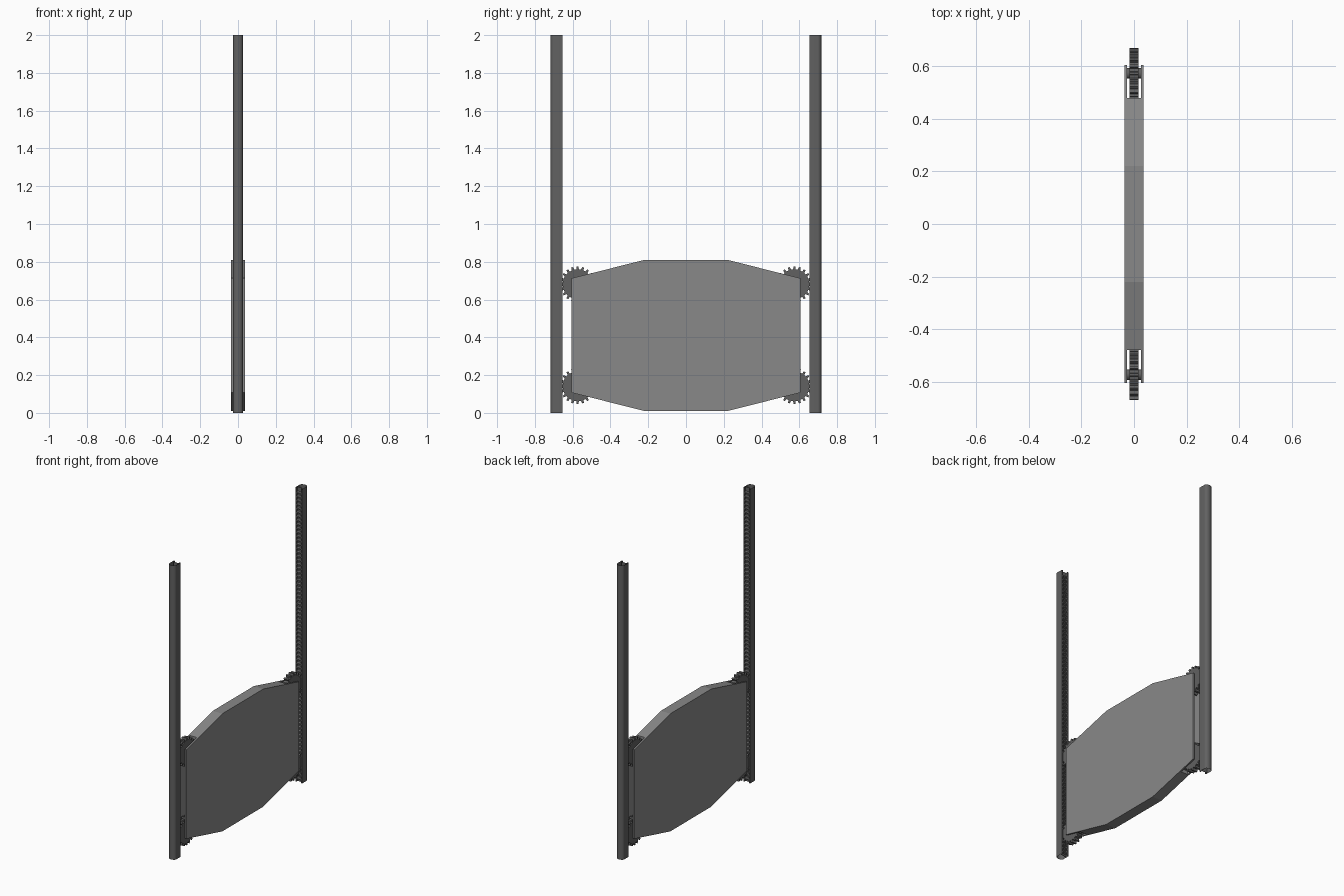
import bpy, bmesh, math

if "Cube" in bpy.data.objects:
    bpy.data.objects.remove(bpy.data.objects["Cube"])


def material(name, value):
    m = bpy.data.materials.new(name)
    m.diffuse_color = (value, value, value, 1)
    m.use_nodes = True
    m.node_tree.nodes["Principled BSDF"].inputs["Base Color"].default_value = m.diffuse_color
    return m


LIGHT = material("light grey panel", 0.25)
DARK = material("dark grey metal", 0.12)


def add(name, bm, mat):
    bmesh.ops.recalc_face_normals(bm, faces=bm.faces)
    me = bpy.data.meshes.new(name)
    bm.to_mesh(me)
    bm.free()
    me.materials.append(mat)
    ob = bpy.data.objects.new(name, me)
    bpy.context.collection.objects.link(ob)
    return ob


def prism(name, profile, half, mat):
    """Extrude a (y, z) outline along x from -half to half."""
    bm = bmesh.new()
    face = bm.faces.new([bm.verts.new((-half, y, z)) for y, z in profile])
    out = bmesh.ops.extrude_face_region(bm, geom=[face])
    for v in out["geom"]:
        if isinstance(v, bmesh.types.BMVert):
            v.co.x = half
    return add(name, bm, mat)


def activate(ob):
    bpy.ops.object.select_all(action='DESELECT')
    ob.select_set(True)
    bpy.context.view_layer.objects.active = ob


# Eight-sided panel with a slot through each end for the gears
half_panel = [(0.22, 0.01), (0.605, 0.107), (0.605, 0.713), (0.22, 0.81)]
outline = half_panel + [(-y, z) for y, z in reversed(half_panel)]
panel = prism("panel", outline, 0.036, LIGHT)
for s in (-1, 1):
    cutter = prism("slot_cutter", [(s * 0.479, -0.2), (s * 0.7, -0.2),
                                   (s * 0.7, 1.1), (s * 0.479, 1.1)], 0.026, LIGHT)
    cutter.hide_render = True
    activate(panel)
    mod = panel.modifiers.new("slot", 'BOOLEAN')
    mod.operation = 'DIFFERENCE'
    mod.object = cutter
    bpy.ops.object.modifier_apply(modifier=mod.name)
    bpy.data.objects.remove(cutter)

# Gears: two at each end, meshing with the racks
TEETH, ROOT, TIP = 20, 0.079, 0.094
PITCH = 0.027
for s, side in ((-1, "front"), (1, "back")):
    for cz, level in ((0.141, "lower"), (0.681, "upper")):
        pts = []
        for i in range(TEETH):
            for off, r in ((-0.28, ROOT), (-0.17, TIP), (0.17, TIP), (0.28, ROOT)):
                a = (i + off) * math.tau / TEETH
                pts.append((s * 0.574 + r * math.cos(a), cz + r * math.sin(a)))
        prism(f"{side}_{level}_gear", pts, 0.018, DARK)
        # Axle between the panel cheeks
        axle = [(s * 0.574 + 0.02 * math.cos(k * math.tau / 16),
                 cz + 0.02 * math.sin(k * math.tau / 16)) for k in range(16)]
        prism(f"{side}_{level}_axle", axle, 0.03, DARK)

    # Post: open-ended tube, rounded outside, with a channel facing the panel
    section = [(0.018, 0.668), (0.018, 0.653), (0.026, 0.653)]
    section += [(0.026 * math.cos(k * math.pi / 12), 0.698 + 0.02 * math.sin(k * math.pi / 12))
                for k in range(13)]
    section += [(-0.026, 0.653), (-0.018, 0.653), (-0.018, 0.668)]
    bm = bmesh.new()
    low = [bm.verts.new((x, s * y, 0)) for x, y in section]
    high = [bm.verts.new((x, s * y, 2)) for x, y in section]
    for i in range(len(section)):
        j = (i + 1) % len(section)
        bm.faces.new((low[i], low[j], high[j], high[i]))
    post = add(f"{side}_post", bm, DARK)
    activate(post)
    bpy.ops.object.shade_smooth()
    bpy.ops.object.shade_smooth_by_angle(angle=math.radians(35))

    # Toothed rack inside the channel
    rack = [(s * 0.67, 0), (s * 0.667, 0)]
    for k in range(73):
        z = 0.006 + (k + 0.5) * PITCH
        rack += [(s * 0.667, z - 0.009), (s * 0.655, z - 0.004),
                 (s * 0.655, z + 0.004), (s * 0.667, z + 0.009)]
    rack += [(s * 0.667, 2), (s * 0.67, 2)]
    prism(f"{side}_rack", rack, 0.0178, DARK)
